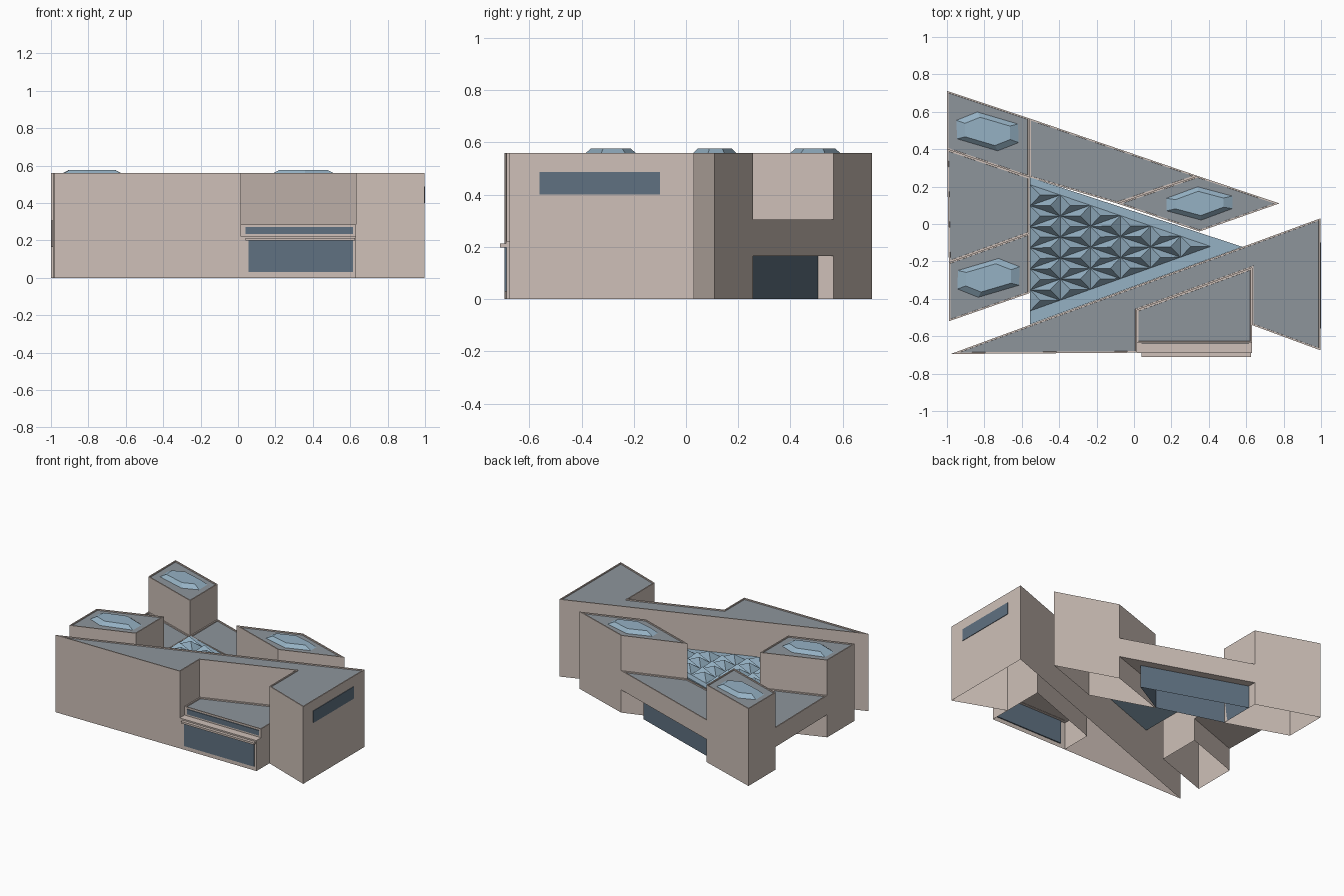
import bpy, bmesh
from mathutils import Vector

if "Cube" in bpy.data.objects:
    bpy.data.objects.remove(bpy.data.objects["Cube"])


def material(name, rgb):
    m = bpy.data.materials.new(name)
    m.diffuse_color = (*rgb, 1)
    m.use_nodes = True
    m.node_tree.nodes["Principled BSDF"].inputs["Base Color"].default_value = m.diffuse_color
    return m


WALL = material("stone_wall", (0.62, 0.53, 0.48))
ROOF = material("grey_roof", (0.27, 0.30, 0.33))
GLASS = material("dark_glass", (0.115, 0.165, 0.22))
SKY = material("skylight_glass", (0.30, 0.44, 0.55))


def finish(bm, name, mats):
    me = bpy.data.meshes.new(name)
    bm.to_mesh(me)
    bm.free()
    for m in mats:
        me.materials.append(m)
    ob = bpy.data.objects.new(name, me)
    bpy.context.collection.objects.link(ob)
    return ob


def prism(name, pts, z0, z1, mats, bottom=True, rim=0.0, top_scale=1.0):
    """Extruded outline; a rim makes a parapet around a sunken roof."""
    bm = bmesh.new()
    c = sum((Vector(p) for p in pts), Vector((0, 0))) / len(pts)
    lo = [bm.verts.new((x, y, z0)) for x, y in pts]
    hi = [bm.verts.new((*(c + (Vector(p) - c) * top_scale), z1)) for p in pts]
    n = len(pts)
    for i in range(n):
        j = (i + 1) % n
        bm.faces.new((lo[i], lo[j], hi[j], hi[i]))
    if bottom:
        bm.faces.new(lo[::-1])
    top = bm.faces.new(hi)
    bm.normal_update()
    if rim:
        bmesh.ops.inset_region(bm, faces=[top], thickness=rim, use_even_offset=True)
        bmesh.ops.inset_region(bm, faces=[top], thickness=0.0005, depth=-0.008,
                               use_even_offset=True)
        top.material_index = 1
    return finish(bm, name, mats)


def box(name, x0, x1, y0, y1, z0, z1, mat):
    return prism(name, [(x0, y0), (x1, y0), (x1, y1), (x0, y1)], z0, z1, [mat])


STONE = [WALL, ROOF]
H, LOW, SOFFIT = 0.56, 0.305, 0.165

# Front wing, a long wedge with a notch for the entrance pavilion
prism("front_wing", [(-0.98, -0.695), (0.015, -0.688), (0.015, -0.46), (0.63, -0.235),
                     (0.63, -0.54), (0.996, -0.675), (0.996, 0.03)],
      0, H, STONE, bottom=False, rim=0.008)
box("side_window", 0.99, 1.0, -0.56, -0.10, 0.40, 0.487, GLASS)

# Entrance pavilion: lower storey, clerestory, ledge and glazing
prism("pavilion_lower", [(0.015, -0.688), (0.63, -0.688), (0.63, -0.235), (0.015, -0.46)],
      0, 0.20, STONE, bottom=False)
prism("pavilion_upper", [(0.015, -0.635), (0.63, -0.635), (0.63, -0.235), (0.015, -0.46)],
      0.20, 0.285, STONE, bottom=False, rim=0.008)
box("clerestory_window", 0.04, 0.615, -0.64, -0.63, 0.235, 0.272, GLASS)
box("entrance_ledge", 0.015, 0.63, -0.69, -0.60, 0.20, 0.222, WALL)
box("entrance_canopy", 0.04, 0.625, -0.712, -0.66, 0.198, 0.212, WALL)
box("entrance_window", 0.055, 0.615, -0.695, -0.68, 0.03, 0.198, GLASS)

# Three towers
towers = {
    "northwest_tower": [(-1.0, 0.40), (-0.56, 0.25), (-0.56, 0.565), (-1.0, 0.712)],
    "southwest_tower": [(-0.99, -0.52), (-0.56, -0.37), (-0.56, -0.05), (-0.99, -0.205)],
    "east_tower": [(-0.09, 0.11), (0.35, -0.04), (0.777, 0.11), (0.34, 0.257)],
}
for name, pts in towers.items():
    prism(name, pts, 0, H, STONE, bottom=False, rim=0.008)

# Low wings bridging between the towers
prism("north_bridge", [(-0.56, 0.25), (-0.09, 0.11), (0.34, 0.257), (-0.56, 0.565)],
      SOFFIT, LOW, STONE, rim=0.008)
prism("west_bridge", [(-0.99, -0.205), (-0.56, -0.05), (-0.56, 0.25), (-1.0, 0.40)],
      SOFFIT, LOW, STONE, rim=0.008)
prism("north_glass_room", [(-0.56, 0.255), (-0.09, 0.115), (0.16, 0.257), (-0.56, 0.505)],
      0, SOFFIT, [GLASS], bottom=False)

# Faceted hexagonal roof lights (half outlines, completed by point symmetry)
HEX = [(-0.165, -0.04), (0.055, -0.105), (0.168, -0.06)]


def roof_light(name, cx, cy, half):
    pts = half + [(-x, -y) for x, y in half]
    prism(name, [(cx + x, cy + y) for x, y in pts], H - 0.009, 0.577, [SKY], top_scale=0.72)


roof_light("northwest_roof_light", -0.783, 0.495, HEX)
roof_light("southwest_roof_light", -0.778, -0.288, [(-x, y) for x, y in HEX][::-1])
roof_light("east_roof_light", 0.35, 0.11, [(-0.178, -0.04), (0.01, -0.09), (0.178, -0.028)])

# Courtyard glass roof
prism("courtyard_glass", [(-0.557, -0.537), (0.58, -0.122), (-0.557, 0.25)],
      LOW - 0.015, LOW, [SKY])

# Triangular grid of small three-sided glass pyramids
bm = bmesh.new()
N = 6
A, B, C = Vector((-0.555, -0.465, LOW)), Vector((0.41, -0.12, LOW)), Vector((-0.555, 0.21, LOW))
U, V = (B - A) / N, (C - A) / N


def pyramid(*corners):
    apex = bm.verts.new(sum(corners, Vector()) / 3 + Vector((0, 0, 0.05)))
    vs = [bm.verts.new(p) for p in corners]
    for i in range(3):
        bm.faces.new((vs[i], vs[(i + 1) % 3], apex))


for i in range(N):
    for j in range(N - i):
        p = A + U * i + V * j
        pyramid(p, p + U, p + V)
        if i + j < N - 1:
            pyramid(p + U, p + U + V, p + V)
finish(bm, "skylight_pyramids", [SKY])
